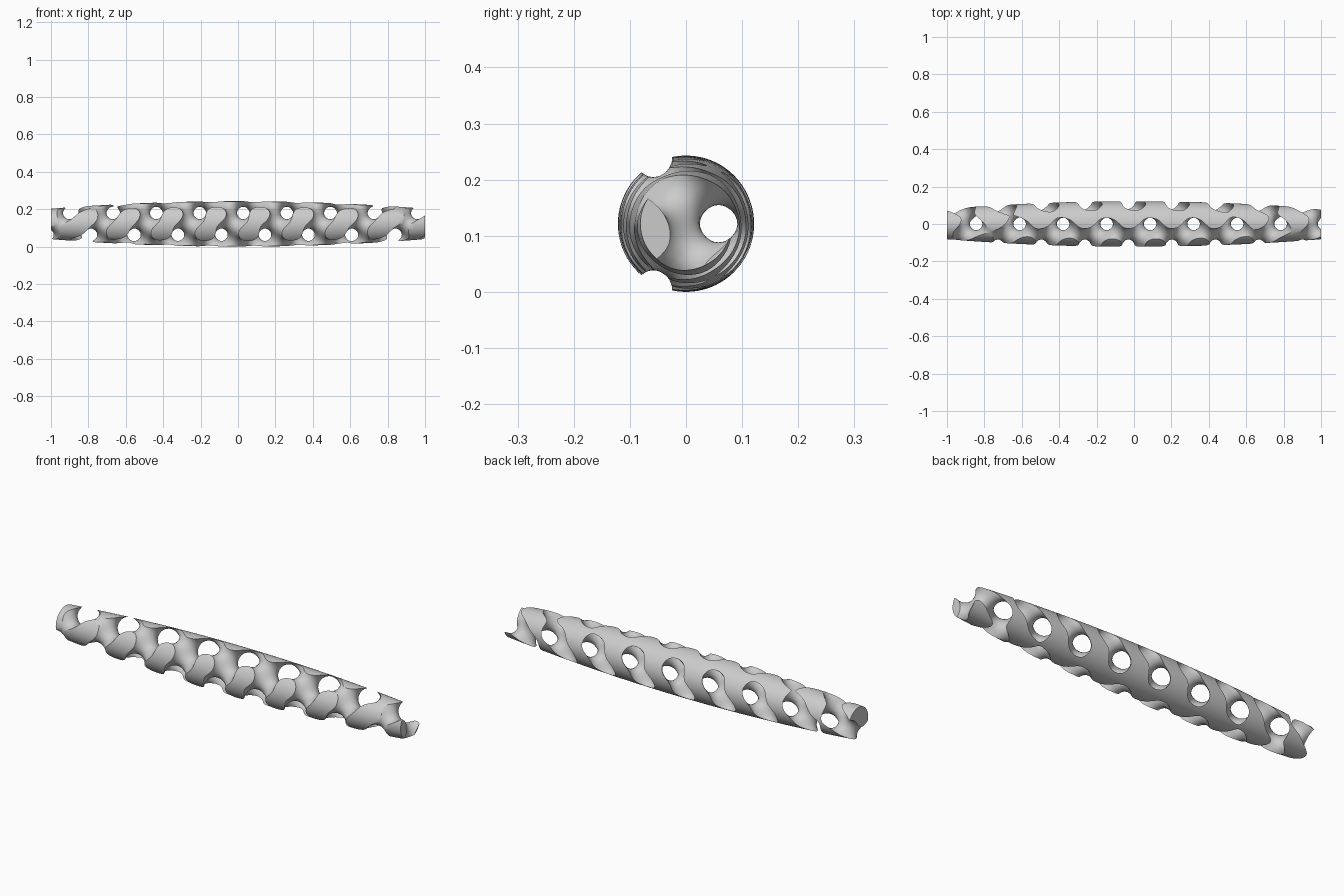
import bpy, bmesh, math
from mathutils import Vector

if "Cube" in bpy.data.objects:
    bpy.data.objects.remove(bpy.data.objects["Cube"])

PERIOD = 0.2326          # gyroid cell size
K = 2 * math.pi / PERIOD
PHASE_X = 0.028          # lattice shift along the bar
LEVEL = -0.16            # solid where field < LEVEL
R = 0.1215               # barrel radius at the middle
H = PERIOD / 22          # sampling step
NX, NY = 200, 28         # samples along / across


def gyroid(p):
    x, y, z = K * (p[0] - PHASE_X), K * p[1], K * p[2]
    return (math.sin(x) * math.cos(y) + math.sin(y) * math.cos(z)
            + math.sin(z) * math.cos(x) - LEVEL)


def gradient(p):
    x, y, z = K * (p[0] - PHASE_X), K * p[1], K * p[2]
    s, c = math.sin, math.cos
    return K * Vector((c(x) * c(y) - s(z) * s(x),
                       c(y) * c(z) - s(x) * s(y),
                       c(z) * c(x) - s(y) * s(z)))


def new_object(name, bm):
    me = bpy.data.meshes.new(name)
    bm.to_mesh(me)
    bm.free()
    ob = bpy.data.objects.new(name, me)
    bpy.context.collection.objects.link(ob)
    return ob


def pos(i, j, k):
    return Vector(((i - NX / 2) * H, (j - NY / 2) * H, (k - NY / 2) * H))


# Gyroid block: sample the field, empty on the outer layer so it closes
field = {}
for i in range(NX + 1):
    for j in range(NY + 1):
        for k in range(NY + 1):
            edge = i in (0, NX) or j in (0, NY) or k in (0, NY)
            f = gyroid(pos(i, j, k))
            field[i, j, k] = max(f, 0.5) if edge else f

corners = [(a, b, c) for a in (0, 1) for b in (0, 1) for c in (0, 1)]
pairs = [(p, q) for p in corners for q in corners
         if p < q and sum(abs(u - v) for u, v in zip(p, q)) == 1]
bm = bmesh.new()
cell = {}
for i in range(NX):
    for j in range(NY):
        for k in range(NY):
            val = {c: field[i + c[0], j + c[1], k + c[2]] for c in corners}
            if (min(val.values()) < 0) == (max(val.values()) < 0):
                continue
            total, n = Vector(), 0
            for p, q in pairs:
                if (val[p] < 0) != (val[q] < 0):
                    t = val[p] / (val[p] - val[q])
                    total += Vector(p).lerp(Vector(q), t)
                    n += 1
            co = pos(i, j, k) + total / n * H
            # pull inner points exactly onto the surface
            if 1 < i < NX - 2 and 1 < j < NY - 2 and 1 < k < NY - 2:
                for _ in range(2):
                    g = gradient(co)
                    co -= g * (gyroid(co) / max(g.length_squared, 1.0))
            cell[i, j, k] = bm.verts.new(co)

# One quad around every grid edge that crosses the surface
for (i, j, k), f in field.items():
    for axis in range(3):
        nxt = [i, j, k]
        nxt[axis] += 1
        g = field.get(tuple(nxt))
        if g is None or (f < 0) == (g < 0):
            continue
        u, v = (axis + 1) % 3, (axis + 2) % 3
        quad = []
        for du, dv in ((1, 1), (0, 1), (0, 0), (1, 0)):
            c = [i, j, k]
            c[u] -= du
            c[v] -= dv
            quad.append(cell[tuple(c)])
        bm.faces.new(quad if f < 0 else quad[::-1])
bmesh.ops.recalc_face_normals(bm, faces=bm.faces)
bar = new_object("lattice_bar", bm)

# Barrel envelope: lathed shallow arc with flat ends
SEG, RINGS = 72, 40
bm = bmesh.new()
rings = []
for a in range(RINGS + 1):
    x = -1 + 2 * a / RINGS
    r = R * (1 - 0.33 * x * x)
    rings.append([bm.verts.new((x, r * math.cos(2 * math.pi * s / SEG),
                                r * math.sin(2 * math.pi * s / SEG)))
                  for s in range(SEG)])
for a, b in zip(rings, rings[1:]):
    for s in range(SEG):
        t = (s + 1) % SEG
        bm.faces.new((a[s], a[t], b[t], b[s]))
bm.faces.new(rings[0])
bm.faces.new(rings[-1])
bmesh.ops.recalc_face_normals(bm, faces=bm.faces)
barrel = new_object("barrel_cutter", bm)
barrel.hide_render = True

# Trim the lattice to the barrel
mod = bar.modifiers.new("trim", 'BOOLEAN')
mod.operation = 'INTERSECT'
mod.solver = 'EXACT'
mod.object = barrel
bpy.context.view_layer.objects.active = bar
bar.select_set(True)
bpy.ops.object.modifier_apply(modifier=mod.name)
bpy.data.objects.remove(barrel)

# Drop loose crumbs, keep the main body
bm = bmesh.new()
bm.from_mesh(bar.data)
left, islands = set(bm.verts), []
while left:
    stack = [left.pop()]
    island = list(stack)
    while stack:
        for e in stack.pop().link_edges:
            for w in e.verts:
                if w in left:
                    left.remove(w)
                    stack.append(w)
                    island.append(w)
    islands.append(island)
main = max(islands, key=len)
for island in islands:
    if island is not main:
        bmesh.ops.delete(bm, geom=island, context='VERTS')
bmesh.ops.translate(bm, verts=bm.verts, vec=(0, 0, -min(v.co.z for v in bm.verts)))
bm.to_mesh(bar.data)
bm.free()
bpy.ops.object.select_all(action='DESELECT')
bar.select_set(True)
bpy.context.view_layer.objects.active = bar
bpy.ops.object.shade_smooth_by_angle(angle=math.radians(35))
